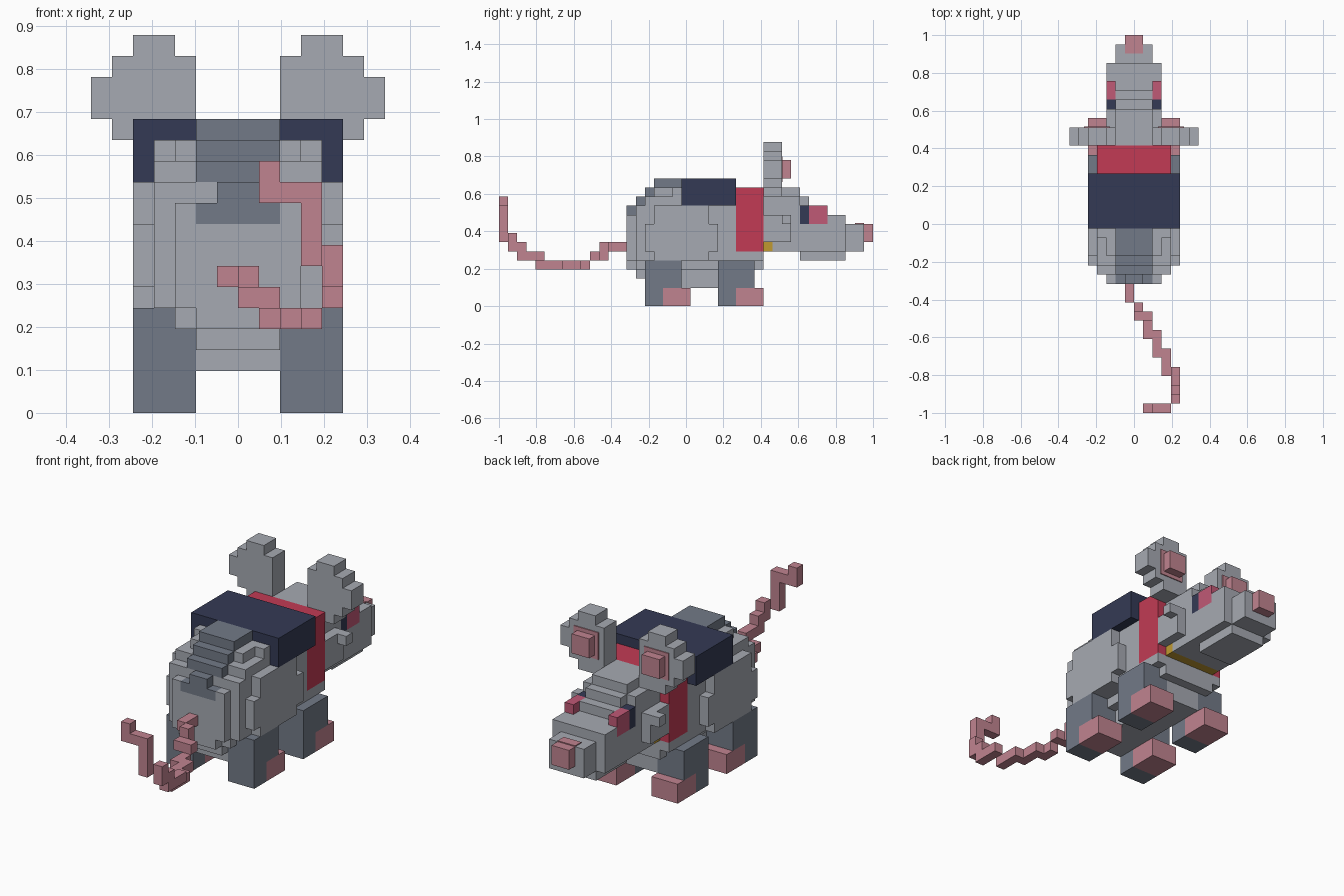
import bpy
import bmesh
from mathutils import Matrix, Vector

if "Cube" in bpy.data.objects:
    bpy.data.objects.remove(bpy.data.objects["Cube"], do_unlink=True)

UNIT = 2 / 41            # edge of one block
REAR = -1.0              # y of block row zero


def material(name, red, green, blue):
    mat = bpy.data.materials.new(name)
    mat.use_nodes = True
    colour = (red, green, blue, 1)
    mat.diffuse_color = colour
    shader = mat.node_tree.nodes["Principled BSDF"]
    shader.inputs["Base Color"].default_value = colour
    shader.inputs["Roughness"].default_value = 0.9
    return mat


fur = material("grey_fur", .38, .40, .445)
dark_fur = material("dark_grey_fur", .17, .195, .245)
cloth = material("navy_cloth", .034, .042, .09)
red = material("collar_red", .54, .044, .09)
skin = material("pink_skin", .53, .23, .28)
eye_pink = material("eye_pink", .53, .10, .18)
gold = material("tag_gold", .53, .32, .03)


def part(name, mat, boxes, mirrored=False):
    """Boxes are (x range, y range, z range) in block units."""
    bm = bmesh.new()
    for spans in boxes:
        low = Vector([span[0] for span in spans])
        high = Vector([span[1] for span in spans])
        place = Matrix.Translation((low + high) / 2) @ Matrix.Diagonal((high - low).to_4d())
        bmesh.ops.create_cube(bm, size=1, matrix=place)
    to_world = Matrix.Translation((0, REAR, 0)) @ Matrix.Scale(UNIT, 4)
    bmesh.ops.transform(bm, matrix=to_world, verts=bm.verts)
    mesh = bpy.data.meshes.new(name)
    bm.to_mesh(mesh)
    bm.free()
    mesh.materials.append(mat)
    obj = bpy.data.objects.new(name, mesh)
    bpy.context.collection.objects.link(obj)
    if mirrored:
        mirror = obj.modifiers.new("mirror_sides", "MIRROR")
        mirror.use_mirror_merge = False
    return obj


def centred(name, mat, layers):
    """Layers are (half width, y range, z range), centred on x."""
    return part(name, mat, [((-half, half), ys, zs) for half, ys, zs in layers])


# Body, layered from belly to back
centred("belly", fur, [
    (2, (16, 28), (2, 3)),
    (2, (15, 28), (3, 4)),
    (3, (15, 29), (4, 5)),
    (4, (26, 29), (5, 6)),
])
centred("body", fur, [
    (4, (15, 26), (5, 11)),
    (4, (16, 26), (11, 12)),
    (4, (19, 26), (12, 13)),
    (3, (17, 20), (12, 13)),
    (5, (16, 24), (6, 9)),
    (5, (17, 23), (5, 11)),
])
centred("rump", fur, [
    (2, (14, 15), (4, 5)),
    (3, (14, 15), (5, 9)),
])
part("rump_sides", fur, [((2, 3), (14, 15), (9, 10))], mirrored=True)

# Dark stripe stepping down the rump
centred("back_stripe", dark_fur, [
    (2, (17, 20), (13, 14)),
    (2, (16, 17), (12, 13)),
    (2, (15, 16), (11, 12)),
    (1, (14, 15), (10, 11)),
    (2, (14, 15), (9, 10)),
])

# Cloth and collar
centred("back_cloth", cloth, [(5, (20, 26), (11, 14))])
centred("collar", red, [(4, (26, 29), (6, 13))])
centred("collar_tag", gold, [(3, (29, 30), (6, 7))])

# Legs and paws
for name, start in (("rear", 16), ("fore", 24)):
    part(name + "_legs", dark_fur, [
        ((2, 5), (start, start + 4), (2, 5)),
        ((2, 5), (start, start + 2), (0, 2)),
    ], mirrored=True)
    part(name + "_paws", skin, [((2, 5), (start + 2, start + 5), (0, 2))], mirrored=True)

# Head, cheeks and snout
centred("head", fur, [
    (3, (29, 33), (7, 12)),
    (3, (30, 33), (6, 7)),
    (4, (29, 32), (7, 10)),
    (2, (29, 33), (12, 13)),
])
part("cheek_tufts", fur, [((4, 5), (31, 32), (9, 10))], mirrored=True)
centred("brow", fur, [
    (2, (33, 34), (11, 12)),
    (2, (33, 35), (9, 11)),
    (2, (35, 36), (9, 10)),
])
centred("snout", fur, [
    (2, (33, 38), (5, 6)),
    (3, (33, 38), (6, 9)),
    (3, (36, 38), (9, 10)),
    (2, (38, 40), (6, 9)),
])
centred("nose", skin, [
    (1, (40, 41), (7, 9)),
    (1, (39, 40), (9, 9.1)),
])

# Eyes
part("eye_backs", cloth, [((2, 3), (33, 34), (9, 11))], mirrored=True)
part("eyes", eye_pink, [((2, 3), (34, 36), (9, 11))], mirrored=True)

# Ears
part("ears", fur, [
    ((2, 5), (29, 31), (12, 13)),
    ((2, 6), (29, 31), (13, 17)),
    ((2, 7), (29, 31), (14, 16)),
    ((3, 5), (29, 31), (17, 18)),
], mirrored=True)
part("inner_ears", skin, [
    ((3, 5), (31, 32), (14, 16)),
    ((2.6, 5.4), (31, 31.1), (13.6, 16.4)),
], mirrored=True)

# Curling tail
part("tail", skin, [
    ((-1, 0), (12, 14), (6, 7)),
    ((0, 1), (11, 12), (5, 7)),
    ((0, 1), (10, 11), (5, 6)),
    ((1, 2), (10, 11), (5, 6)),
    ((1, 2), (8, 10), (4, 5)),
    ((2, 3), (6, 9), (4, 5)),
    ((3, 4), (4, 7), (4, 5)),
    ((4, 5), (3, 5), (5, 6)),
    ((4, 5), (2, 3), (5, 7)),
    ((4, 5), (1, 2), (6, 8)),
    ((3, 4), (0, 1), (7, 11)),
    ((1, 3), (0, 1), (10, 11)),
    ((1, 2), (0, 1), (11, 12)),
])
